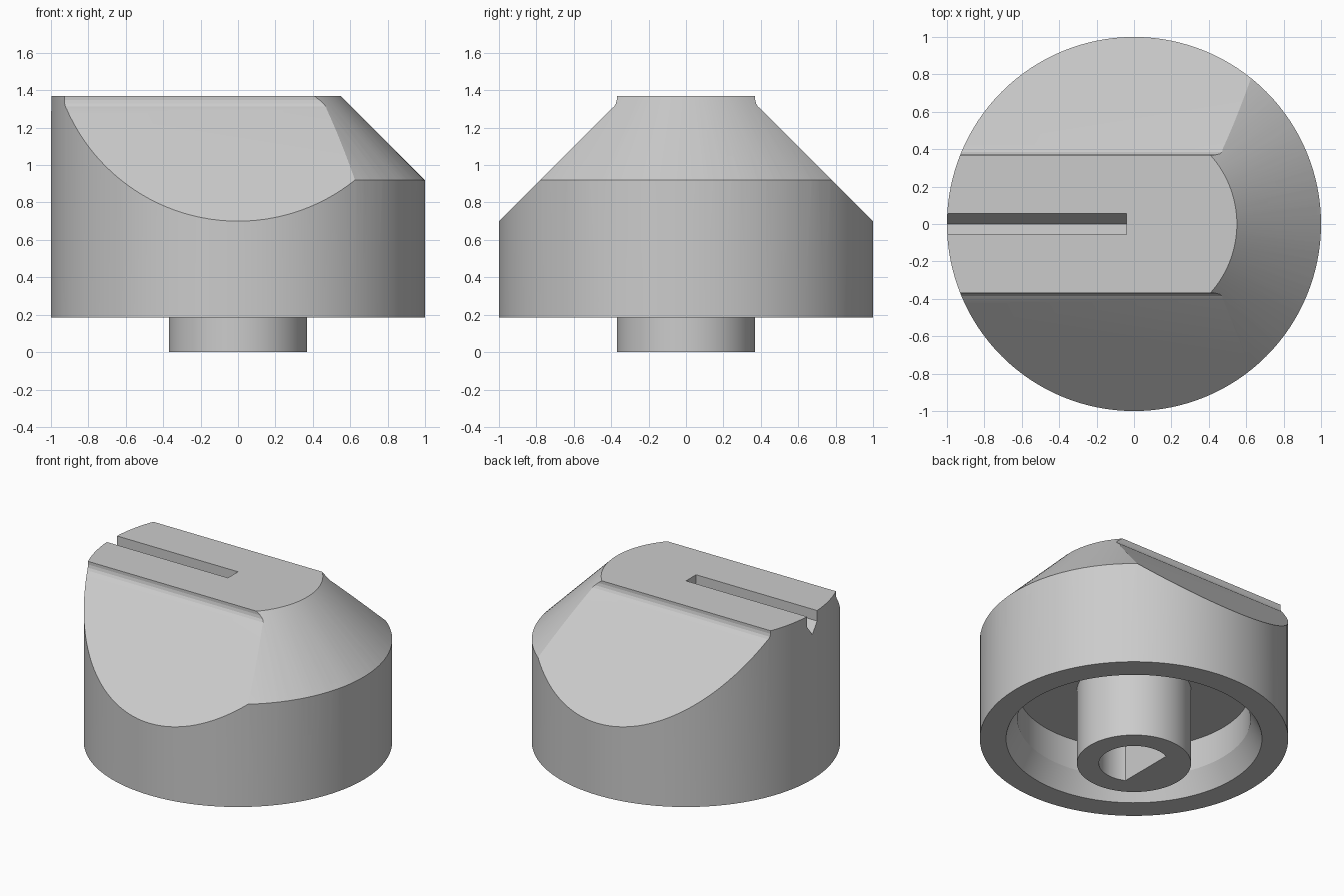
import bpy, bmesh, math
from mathutils import Matrix

if "Cube" in bpy.data.objects:
    bpy.data.objects.remove(bpy.data.objects["Cube"], do_unlink=True)

grey = bpy.data.materials.new("light grey plastic")
grey.use_nodes = True
colour = (0.6, 0.6, 0.6, 1)
grey.diffuse_color = colour
grey.node_tree.nodes["Principled BSDF"].inputs["Base Color"].default_value = colour


def make(name, bm):
    bmesh.ops.recalc_face_normals(bm, faces=bm.faces[:])
    mesh = bpy.data.meshes.new(name)
    bm.to_mesh(mesh)
    bm.free()
    mesh.materials.append(grey)
    obj = bpy.data.objects.new(name, mesh)
    bpy.context.collection.objects.link(obj)
    return obj


def trim(bm, min_x):
    """Keep the part beyond min_x and close the cut."""
    if min_x is None:
        return
    bmesh.ops.bisect_plane(bm, geom=bm.verts[:] + bm.edges[:] + bm.faces[:],
                           plane_co=(min_x, 0, 0), plane_no=(1, 0, 0), clear_inner=True)
    bmesh.ops.holes_fill(bm, edges=[e for e in bm.edges if e.is_boundary])


def ring(name, profile, min_x=None, steps=128):
    """Turn a closed (radius, height) profile about the z axis."""
    bm = bmesh.new()
    rows = []
    for i in range(steps):
        turn = Matrix.Rotation(math.tau * i / steps, 3, 'Z')
        rows.append([bm.verts.new(turn @ bm.verts.new((r, 0, z)).co) for r, z in profile])
    bmesh.ops.delete(bm, geom=[v for v in bm.verts if v not in set(sum(rows, []))], context='VERTS')
    n = len(profile)
    for i in range(steps):
        a, b = rows[i], rows[(i + 1) % steps]
        for j in range(n):
            k = (j + 1) % n
            bm.faces.new((a[j], b[j], b[k], a[k]))
    trim(bm, min_x)
    return make(name, bm)


def cylinder(name, radius, low, high, min_x=None, steps=128):
    bm = bmesh.new()
    bmesh.ops.create_cone(bm, cap_ends=True, segments=steps, radius1=radius, radius2=radius,
                          depth=high - low, matrix=Matrix.Translation((0, 0, (low + high) / 2)))
    trim(bm, min_x)
    return make(name, bm)


def prism(name, half, x0, x1):
    """Mirror a half outline in y, then extrude it along x."""
    outline = half + [(-y, z) for y, z in reversed(half) if y > 0]
    bm = bmesh.new()
    face = bm.faces.new([bm.verts.new((x0, y, z)) for y, z in outline])
    moved = bmesh.ops.extrude_face_region(bm, geom=[face], use_keep_orig=True)["geom"]
    bmesh.ops.translate(bm, vec=(x1 - x0, 0, 0),
                        verts=[g for g in moved if isinstance(g, bmesh.types.BMVert)])
    return make(name, bm)


def combine(obj, tool, operation='DIFFERENCE'):
    mod = obj.modifiers.new("cut", 'BOOLEAN')
    mod.operation, mod.object, mod.solver = operation, tool, 'EXACT'
    bpy.context.view_layer.objects.active = obj
    bpy.ops.object.modifier_apply(modifier=mod.name)
    bpy.data.objects.remove(tool, do_unlink=True)


# Knob body: round drum shaped by a raised grip ridge with sloping shoulders
BASE, TOP = 0.185, 1.37
body = cylinder("knob_body", 1.0, BASE, TOP + 0.1)
ridge = [(1.1, 0), (1.1, 0.60), (0.40, 1.30), (0.385, 1.312), (0.375, 1.328),
         (0.37, 1.348), (0.37, TOP)]
combine(body, prism("ridge_shape", ridge, -1.1, 1.1), 'INTERSECT')

# Conical bevel on one end of the ridge
bevel = [(0.53, 1.39), (1.05, 0.87), (1.05, 1.39)]
combine(body, ring("bevel_cutter", bevel, min_x=0.05))

# Pointer groove with a V-shaped floor
groove = [(0, 1.22), (0.057, 1.295), (0.057, 1.45)]
combine(body, prism("groove_cutter", groove, -1.1, -0.04))

# Hollow underside with a tapered mouth
cavity = [(0.3, 0.1), (0.83, 0.1), (0.83, BASE), (0.755, 0.33), (0.755, 0.55), (0.3, 0.55)]
combine(body, ring("cavity_cutter", cavity))
combine(body, cylinder("core_cutter", 0.33, 0.1, 0.55))

# Shaft post with a D-shaped hole
post = cylinder("shaft_post", 0.37, 0, 0.56, steps=96)
combine(post, cylinder("shaft_hole_cutter", 0.228, -0.1, 0.5, min_x=-0.1, steps=64))

for obj in (body, post):
    bpy.ops.object.select_all(action='DESELECT')
    obj.select_set(True)
    bpy.context.view_layer.objects.active = obj
    bpy.ops.object.shade_smooth_by_angle(angle=math.radians(10))
